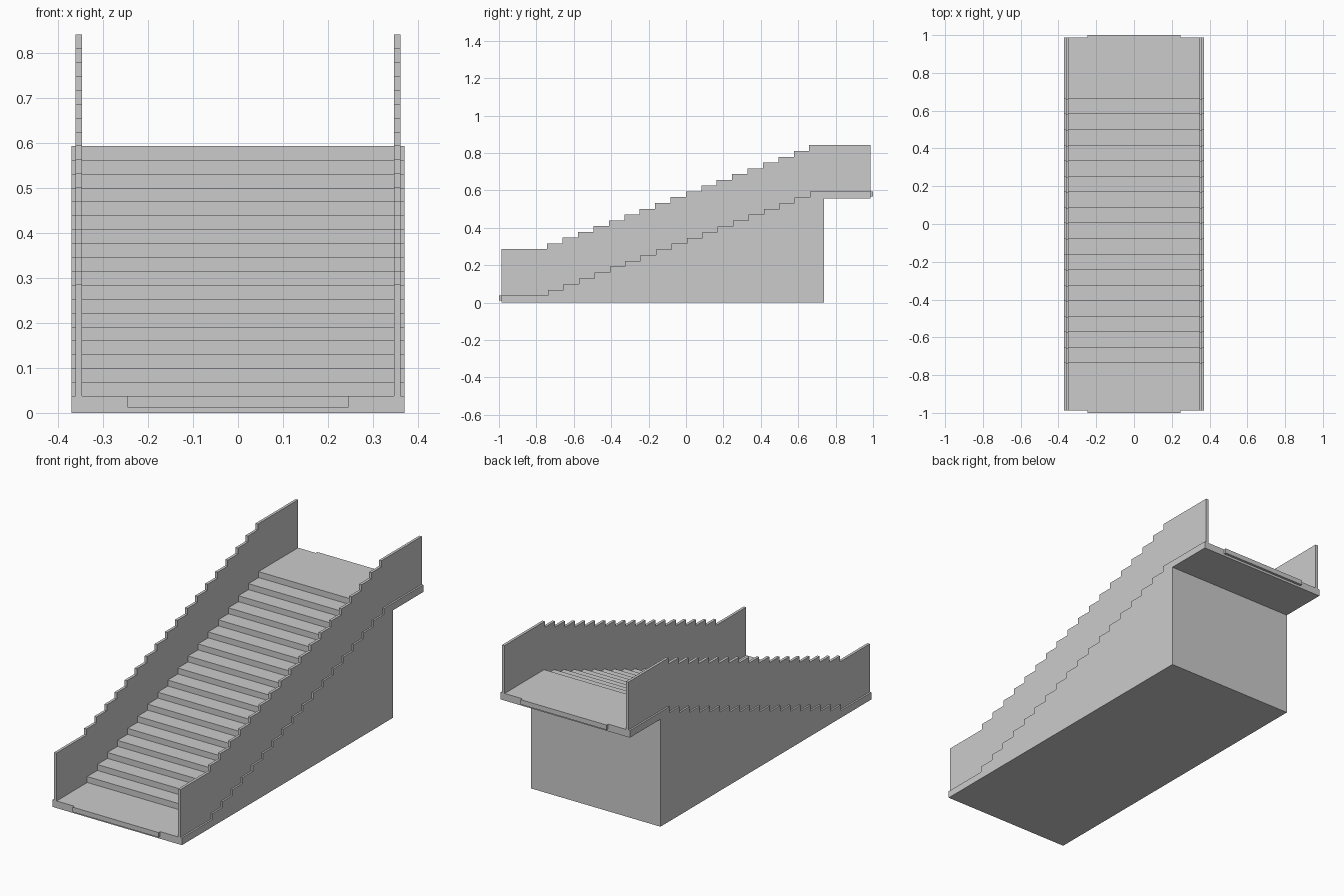
import bpy

if "Cube" in bpy.data.objects:
    bpy.data.objects.remove(bpy.data.objects["Cube"])

STEPS = 18
RUN, RISE = 0.0824, 0.0309
END = 0.987            # landing ends in y
BASE = 0.037           # lower landing height
TOP = BASE + STEPS * RISE
RAIL_H = 0.248


def stair_line(first_y, lift=0.0):
    """Stepped line from the front landing up to the back landing."""
    pts = [(-END, BASE + lift)]
    for i in range(STEPS):
        y = first_y + i * RUN
        z = BASE + i * RISE + lift
        pts += [(y, z), (y, z + RISE)]
    pts.append((END, TOP + lift))
    return pts


def extrude_profile(name, profile, x0, x1):
    """Solid made from a (y, z) profile swept along x."""
    n = len(profile)
    verts = [(x, y, z) for x in (x0, x1) for y, z in profile]
    faces = [tuple(range(n)), tuple(range(2 * n - 1, n - 1, -1))]
    faces += [(i, i + n, (i + 1) % n + n, (i + 1) % n) for i in range(n)]
    mesh = bpy.data.meshes.new(name)
    mesh.from_pydata(verts, [], faces)
    obj = bpy.data.objects.new(name, mesh)
    bpy.context.collection.objects.link(obj)
    # consistent outward normals
    bpy.context.view_layer.objects.active = obj
    obj.select_set(True)
    bpy.ops.object.mode_set(mode='EDIT')
    bpy.ops.mesh.select_all(action='SELECT')
    bpy.ops.mesh.normals_make_consistent(inside=False)
    bpy.ops.object.mode_set(mode='OBJECT')
    obj.select_set(False)
    return obj


# Solid stair body with overhanging top landing
under = [(END, TOP - BASE), (0.737, TOP - BASE), (0.737, 0), (-END, 0)]
extrude_profile("stair_body", stair_line(-0.737) + under, -0.37, 0.37)

# Stepped side walls, inset slightly from the body sides
wall = stair_line(-0.742, RAIL_H) + stair_line(-0.737)[::-1]
extrude_profile("side_wall_right", wall, 0.347, 0.361)
extrude_profile("side_wall_left", wall, -0.361, -0.347)

# Thin connector plates at both landing ends
for name, y0, y1, z in (("front_plate", -1.0, -END, BASE), ("back_plate", END, 1.0, TOP)):
    extrude_profile(name, [(y0, z - 0.025), (y1, z - 0.025), (y1, z), (y0, z)], -0.246, 0.246)
